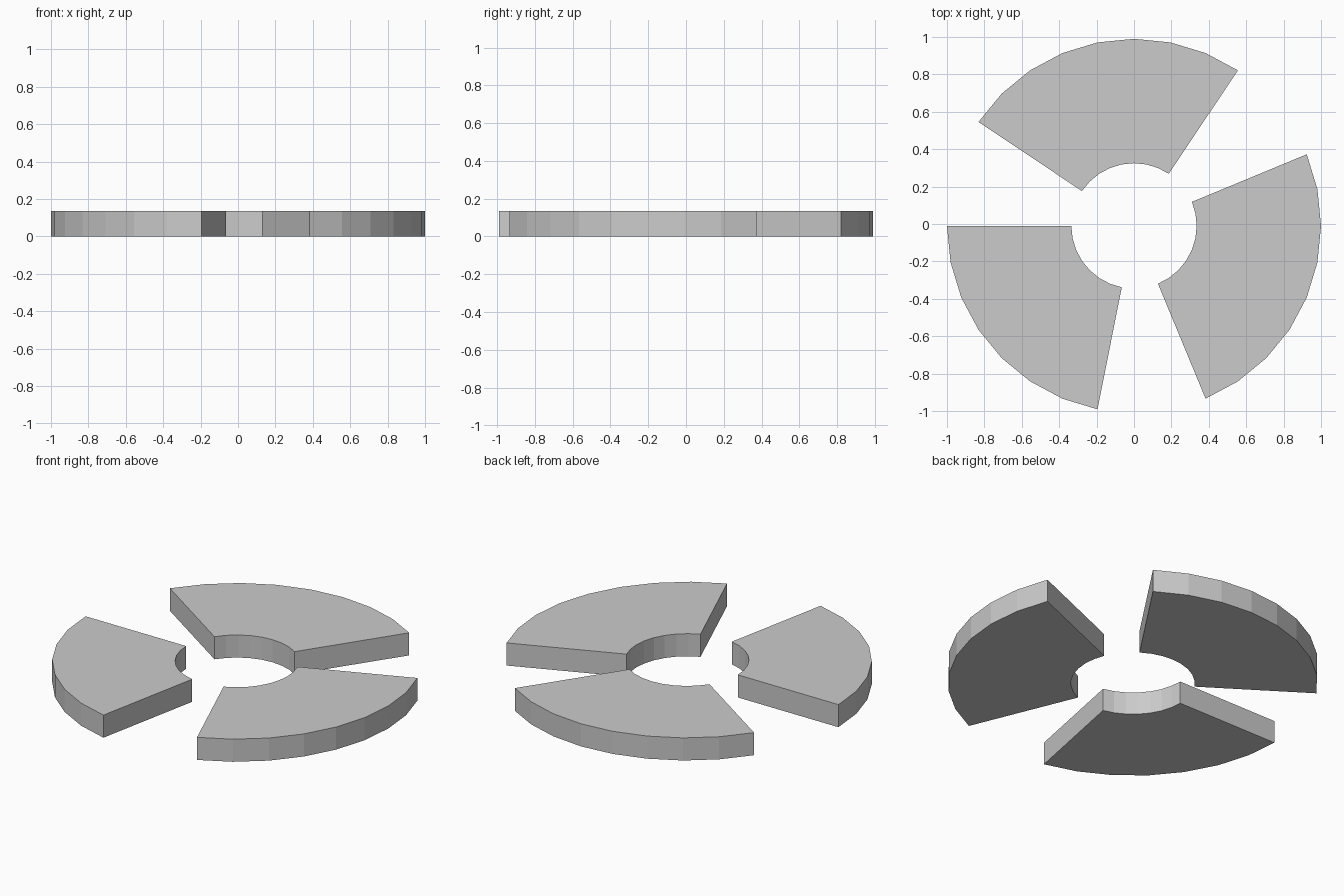
import bpy, bmesh
from math import cos, sin, pi

if "Cube" in bpy.data.objects:
    bpy.data.objects.remove(bpy.data.objects["Cube"])

STEP = 2 * pi / 32          # the full ring has 32 sides
OUTER, INNER, HEIGHT = 1.0, 0.335, 0.135
CENTRE_Y = -0.01


def ring_segment(name, first, last):
    """Flat-shaded ring sector between two steps of the 32-sided circle."""
    bm = bmesh.new()

    def point(r, i):
        return bm.verts.new((r * cos(i * STEP), CENTRE_Y + r * sin(i * STEP), 0))

    outer = [point(OUTER, i) for i in range(first, last + 1)]
    inner = [point(INNER, i) for i in range(first, last + 1)]
    base = bm.faces.new(outer + inner[::-1])
    top = bmesh.ops.extrude_face_region(bm, geom=[base], use_keep_orig=True)["geom"]
    bmesh.ops.translate(bm, vec=(0, 0, HEIGHT),
                        verts=[g for g in top if isinstance(g, bmesh.types.BMVert)])
    bmesh.ops.recalc_face_normals(bm, faces=bm.faces)
    mesh = bpy.data.meshes.new(name)
    bm.to_mesh(mesh)
    bm.free()
    bpy.context.collection.objects.link(bpy.data.objects.new(name, mesh))


# Three separate sectors, the left one a step shorter
ring_segment("right_segment", -6, 2)
ring_segment("back_segment", 5, 13)
ring_segment("left_segment", 16, 23)
